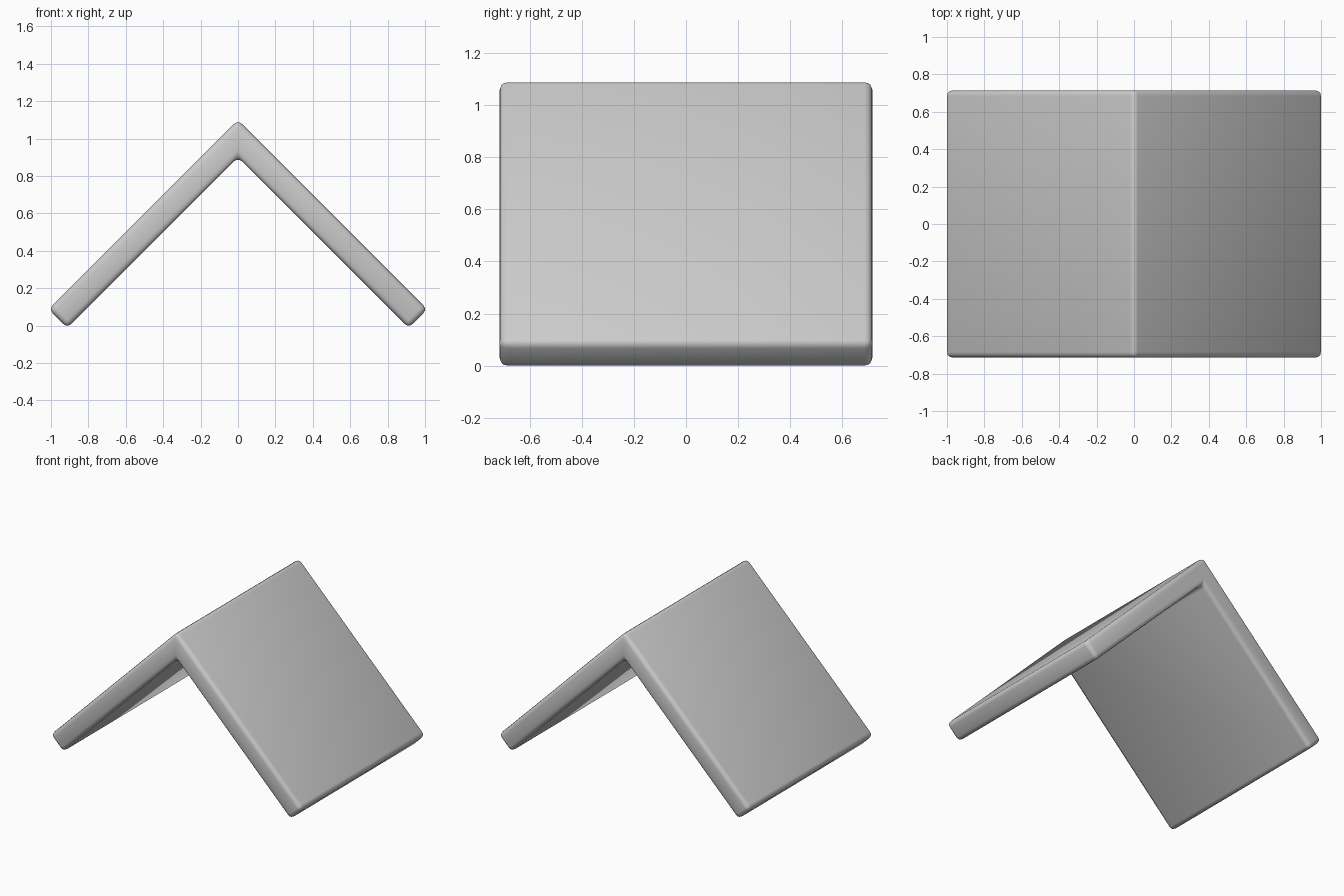
import bpy, bmesh

if "Cube" in bpy.data.objects:
    bpy.data.objects.remove(bpy.data.objects["Cube"])

A, D, R = 1.1, 0.1, 0.03      # ridge height, half vertical thickness, edge radius
X = 1.0124                    # unrounded outer corner
Y = 0.715                     # half depth

# Folded panel: two mitred arms meeting at a ridge
bm = bmesh.new()
profile = [(-X, A - X), (0, A), (X, A - X),
           (X - D, A - X - D), (0, A - 2 * D), (D - X, A - X - D)]
front = [bm.verts.new((x, -Y, z)) for x, z in profile]
back = [bm.verts.new((x, Y, z)) for x, z in profile]
for ring in (front, back):
    bm.faces.new([ring[i] for i in (0, 1, 4, 5)])
    bm.faces.new([ring[i] for i in (1, 2, 3, 4)])
for i in range(6):
    j = (i + 1) % 6
    bm.faces.new((front[i], front[j], back[j], back[i]))
bmesh.ops.recalc_face_normals(bm, faces=bm.faces)
for f in bm.faces:
    f.smooth = True
mesh = bpy.data.meshes.new("folded_panel")
bm.to_mesh(mesh)
bm.free()
panel = bpy.data.objects.new("folded_panel", mesh)
bpy.context.collection.objects.link(panel)

# Soft rounded edges
bevel = panel.modifiers.new("rounded_edges", 'BEVEL')
bevel.width = R
bevel.segments = 3
bevel.limit_method = 'ANGLE'
